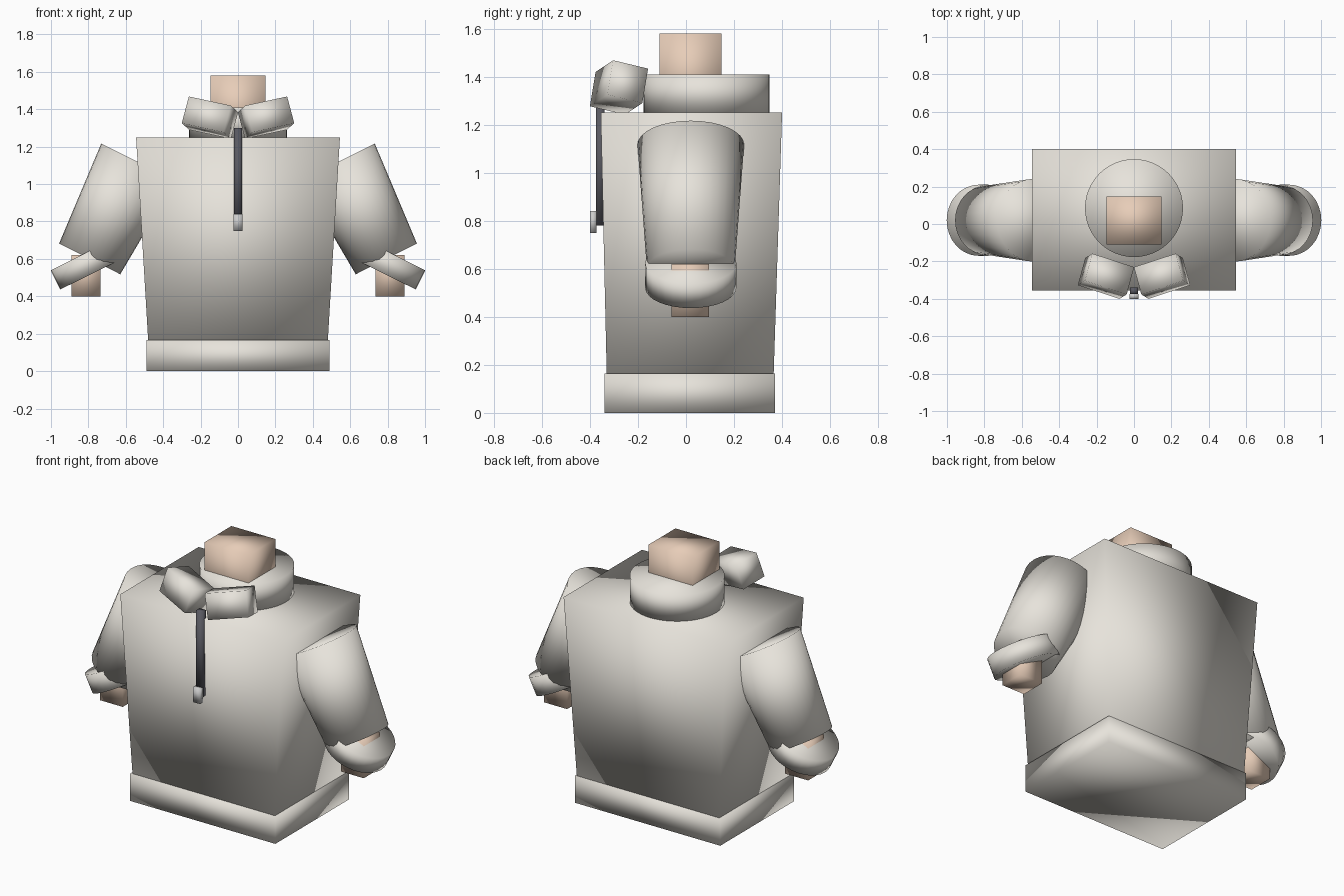
import bpy, bmesh
from mathutils import Vector, Matrix

if "Cube" in bpy.data.objects:
    bpy.data.objects.remove(bpy.data.objects["Cube"])


def material(name, color):
    m = bpy.data.materials.new(name)
    m.diffuse_color = (*color, 1)
    m.use_nodes = True
    m.node_tree.nodes["Principled BSDF"].inputs["Base Color"].default_value = m.diffuse_color
    return m


cloth = material("cloth", (0.80, 0.77, 0.71))
skin = material("skin", (0.80, 0.61, 0.48))
dark = material("zip_dark", (0.10, 0.10, 0.12))
metal = material("zip_metal", (0.75, 0.75, 0.78))


def finish(name, bm, mat):
    bmesh.ops.recalc_face_normals(bm, faces=bm.faces)
    for f in bm.faces:
        f.smooth = True
    me = bpy.data.meshes.new(name)
    bm.to_mesh(me)
    bm.free()
    me.materials.append(mat)
    ob = bpy.data.objects.new(name, me)
    bpy.context.collection.objects.link(ob)
    return ob


def box(name, x, y, z, mat, bottom=None):
    """Box from (min, max) ranges; bottom = optional narrower x, y ranges."""
    bm = bmesh.new()
    bmesh.ops.create_cube(bm, size=1)
    for v in bm.verts:
        bx, by = bottom if bottom and v.co.z < 0 else (x, y)
        v.co = [r[int(c > 0)] for r, c in zip((bx, by, z), v.co)]
    return finish(name, bm, mat)


def tube(name, top, bottom, r_top, r_bottom, mat, segments=32):
    """Capped cone between two points."""
    top, bottom = Vector(top), Vector(bottom)
    axis = top - bottom
    bm = bmesh.new()
    bmesh.ops.create_cone(bm, cap_ends=True, segments=segments, radius1=r_bottom,
                          radius2=r_top, depth=axis.length)
    rot = axis.to_track_quat('Z', 'Y').to_matrix().to_4x4()
    bm.transform(Matrix.Translation((top + bottom) / 2) @ rot)
    return finish(name, bm, mat)


# torso, hem, neck and collar
box("torso", (-.545, .545), (-.355, .40), (.16, 1.25), cloth,
    bottom=((-.48, .48), (-.33, .365)))
box("hem", (-.49, .49), (-.34, .37), (0, .165), cloth)
box("neck", (-.148, .148), (-.11, .148), (1.25, 1.58), skin)
tube("collar", (0, .085, 1.41), (0, .085, 1.25), .262, .262, cloth, 48)

# zip strip and pull tab
box("zip_strip", (-.021, .021), (-.375, -.34), (.78, 1.30), dark)
box("zip_pull", (-.025, .025), (-.40, -.373), (.75, .84), metal)

# sleeves, cuffs, wrists and collar flaps on both sides
for side, s in (("right", 1), ("left", -1)):
    tube("sleeve_" + side, (s * .533, .02, 1.117), (s * .793, .02, .60), .222, .183, cloth)
    c, d = Vector((s * .806, .02, .572)), Vector((s * .446, 0, .895)) * .057
    tube("cuff_" + side, c + d, c - d, .19, .19, cloth)
    xs = sorted((s * .735, s * .89))
    box("wrist_" + side, xs, (-.06, .095), (.40, .62), skin)

    # flap axes: along the collar, down, and outward
    u = Vector((.23, .075, .05)).normalized()
    w = Vector((.04, -.025, -.15)).normalized()
    v = u.cross(w).normalized()
    bm = bmesh.new()
    bmesh.ops.create_cube(bm, size=1)
    for vert in bm.verts:
        p = u * vert.co.x * .24 + v * vert.co.y * .155 + w * vert.co.z * .15
        p += Vector((.15, -.279, 1.355))
        vert.co = (s * p.x, p.y, p.z)
    finish("collar_flap_" + side, bm, cloth)
